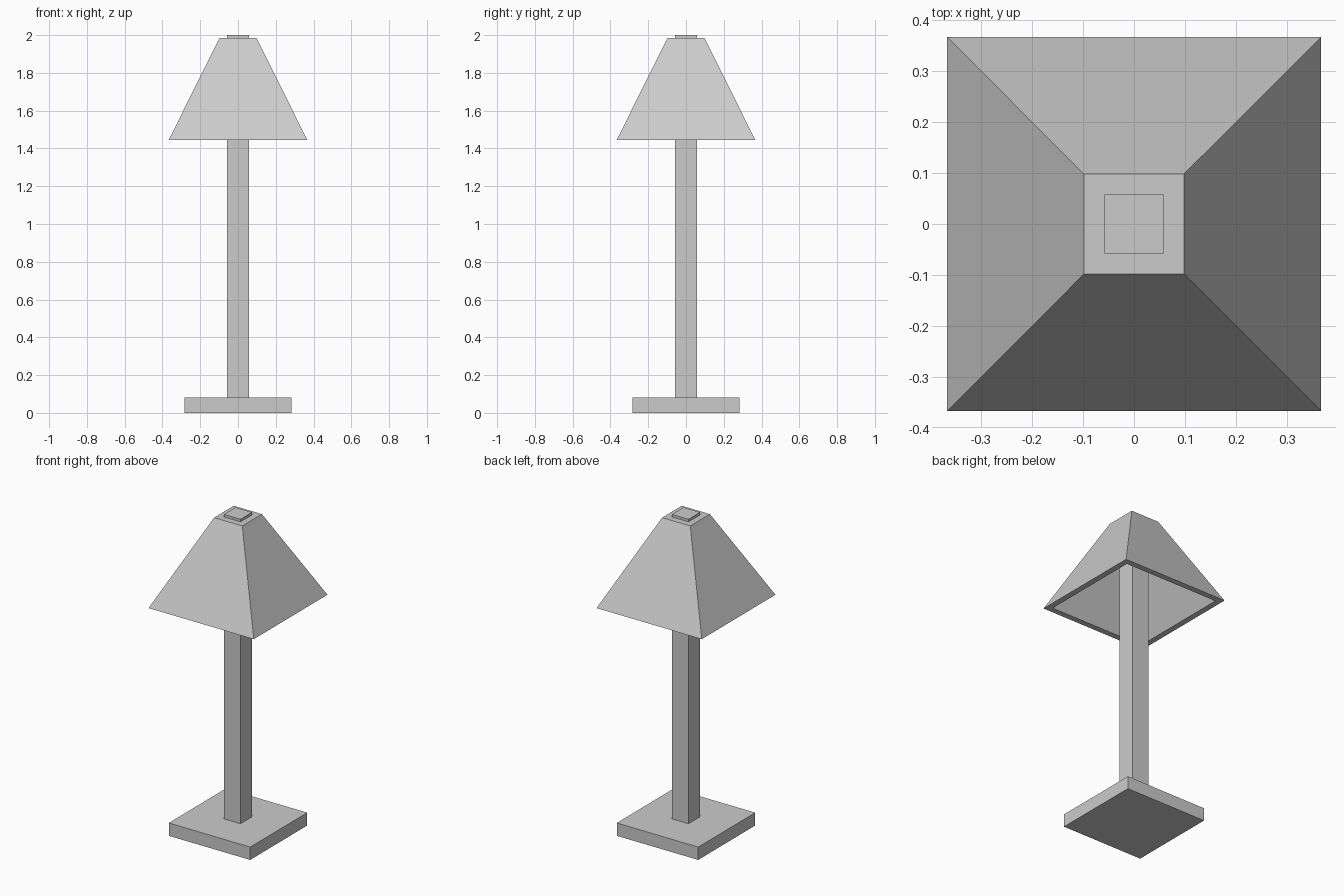
import bpy, bmesh

if "Cube" in bpy.data.objects:
    bpy.data.objects.remove(bpy.data.objects["Cube"])


def frustum(name, rings, cap_start=True):
    """Square rings given as (half width, z), joined in order and capped."""
    bm = bmesh.new()
    loops = [[bm.verts.new((sx * h, sy * h, z))
              for sx, sy in ((-1, -1), (1, -1), (1, 1), (-1, 1))]
             for h, z in rings]
    for a, b in zip(loops, loops[1:]):
        for i in range(4):
            j = (i + 1) % 4
            bm.faces.new((a[i], a[j], b[j], b[i]))
    bm.faces.new(loops[0])
    bm.faces.new(loops[-1])
    bmesh.ops.recalc_face_normals(bm, faces=bm.faces)
    mesh = bpy.data.meshes.new(name)
    bm.to_mesh(mesh)
    bm.free()
    obj = bpy.data.objects.new(name, mesh)
    bpy.context.collection.objects.link(obj)
    return obj


# Square foot plate
frustum("base", [(0.284, 0), (0.284, 0.081)])

# Square post, poking out above the shade
frustum("post", [(0.058, 0.081), (0.058, 2.0)])

# Hollow pyramid shade: inner ceiling, flat rim, outer slope, top
frustum("shade", [(0.077, 1.952), (0.33, 1.445), (0.367, 1.445), (0.098, 1.984)])
